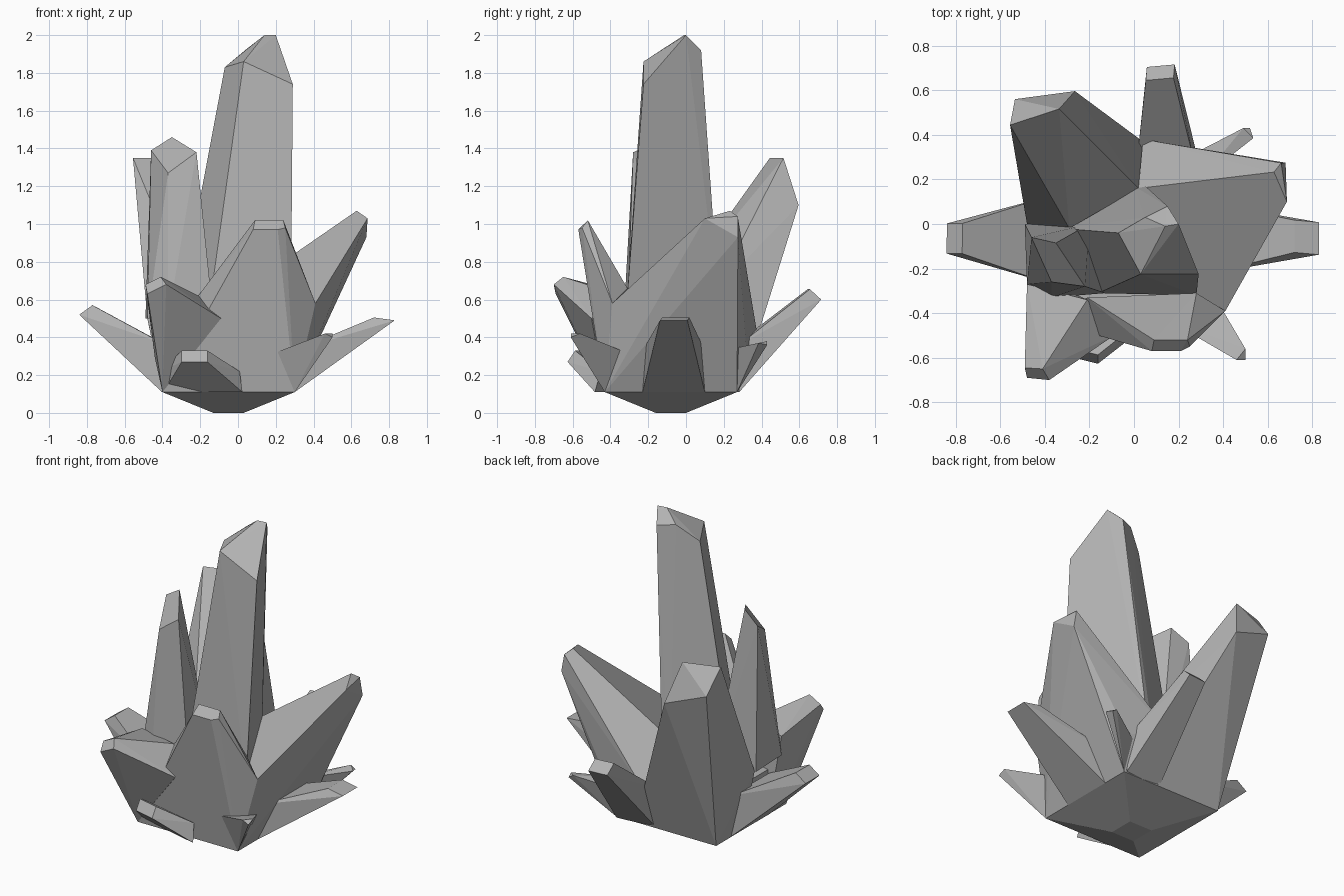
import bpy
import bmesh
from math import cos, sin, tau
from mathutils import Vector

default_cube = bpy.data.objects.get("Cube")
if default_cube:
    bpy.data.objects.remove(default_cube, do_unlink=True)

# One plain grey stone for the whole cluster
stone = bpy.data.materials.new("grey crystal")
stone.use_nodes = True
grey = (0.45, 0.45, 0.45, 1)
stone.diffuse_color = grey
stone.node_tree.nodes["Principled BSDF"].inputs["Base Color"].default_value = grey


def crystal(name, tip, root):
    """Flat faceted crystal: the convex skin around its tip and root corners."""
    bm = bmesh.new()
    for corner in list(tip) + list(root):
        bm.verts.new(corner)
    hull = bmesh.ops.convex_hull(bm, input=bm.verts[:])
    loose = set(hull["geom_interior"]) | set(hull["geom_unused"])
    loose_verts = [item for item in loose if isinstance(item, bmesh.types.BMVert)]
    bmesh.ops.delete(bm, geom=loose_verts, context="VERTS")
    bmesh.ops.dissolve_limit(bm, angle_limit=0.05, verts=bm.verts[:], edges=bm.edges[:])
    bmesh.ops.recalc_face_normals(bm, faces=bm.faces[:])
    mesh = bpy.data.meshes.new(name)
    bm.to_mesh(mesh)
    bm.free()
    mesh.materials.append(stone)
    obj = bpy.data.objects.new(name, mesh)
    bpy.context.collection.objects.link(obj)
    return obj


def spike(name, low, high, width, root_low, root_high, root_width):
    """Small four sided crystal with a slanted chisel tip."""
    low, high, root_low, root_high = map(Vector, (low, high, root_low, root_high))
    heading = low - root_low
    side = heading.cross(Vector((0, 0, 1))).normalized() / 2
    tip = [edge + side * width * way for edge in (low, high) for way in (-1, 1)]
    root = [edge + side * root_width * way for edge in (root_low, root_high) for way in (-1, 1)]
    return crystal(name, tip, root)


def square(half_side, height):
    """Corners of a level square around the middle of the base."""
    turns = [tau * (step + 0.5) / 4 for step in range(4)]
    reach = half_side * 2 ** 0.5
    return [(-.05 + reach * cos(a), -.08 + reach * sin(a), height) for a in turns]


# Square tapered foot, and the solid middle the crystals grow from
crystal("base_foot", square(.08, 0), square(.35, .11))
crystal("inner_core", square(.35, .11), square(.33, .38))

# Shared corners of the foot rim
front_left, front_right = (-.4, -.43, .11), (.3, -.43, .11)
back_left, back_right = (-.4, .27, .11), (.3, .27, .11)

# Tall central crystal
crystal(
    "main_crystal",
    tip=[(-.07, -.04, 1.83), (.03, -.225, 1.86), (.29, -.225, 1.74), (.2, 0, 2),
         (.14, -.01, 2), (.15, .08, 1.92), (.05, .03, 1.93)],
    root=[(-.32, -.02, .5), (-.16, -.31, .5), (.28, -.32, .5), (.04, .18, .5), (0, .17, .5)],
)

# Upright crystal beside it
crystal(
    "upright_crystal",
    tip=[(-.46, -.06, 1.39), (-.35, -.085, 1.46), (-.22, -.28, 1.38), (-.37, -.26, 1.27)],
    root=[(-.49, 0, .5), (-.48, -.27, .5), (-.37, -.33, .5), (-.13, -.31, .5), (-.2, 0, .5)],
)

# Broad crystal leaning to the back
crystal(
    "back_crystal",
    tip=[(-.556, .444, 1.35), (-.336, .516, 1.35), (-.265, .596, 1.1), (-.534, .56, 1.2)],
    root=[back_left, (-.4, 0, .12), (-.48, 0, .5), (-.29, -.02, .7), (.02, .16, .65),
          (.04, .37, .38), (.05, .27, .11)],
)

# Broad crystal leaning to the side
crystal(
    "side_crystal",
    tip=[(.628, .233, 1.07), (.66, .274, 1.04), (.686, .1, 1.03), (.68, .275, .93)],
    root=[front_right, back_right, (.02, .16, .65), (.04, .38, .4), (.41, -.39, .58),
          (.28, -.31, .55), (.32, .32, .33)],
)

# Blunt crystal leaning to the front
crystal(
    "front_crystal",
    tip=[(.09, -.52, 1.02), (.24, -.52, 1.02), (.25, -.55, .98), (.21, -.57, .97), (.08, -.57, .97)],
    root=[front_left, front_right, (-.21, -.33, .62), (-.09, -.5, .5),
          (.41, -.39, .58), (.28, -.31, .66)],
)

# Short crystal on the front corner
crystal(
    "corner_crystal",
    tip=[(-.49, -.645, .68), (-.41, -.65, .72), (-.38, -.7, .68), (-.48, -.69, .63)],
    root=[front_left, (-.48, -.27, .62), (-.21, -.34, .62), (-.09, -.5, .5),
          (-.44, -.41, .29), (-.4, -.25, .12)],
)

# Slivers at two corners of the foot
crystal(
    "front_corner_spike",
    tip=[(.5, -.56, .42), (.46, -.61, .42), (.5, -.61, .4)],
    root=[front_right, (.15, -.43, .3), (.3, -.22, .28)],
)
crystal(
    "rear_corner_spike",
    tip=[(.49, .43, .38), (.52, .43, .36), (.535, .385, .37)],
    root=[back_right, (.18, .27, .28), (.3, .2, .33)],
)

# Small spikes fanning out around the rim
spike("left_spike", (-.84, -.065, .52), (-.77, -.065, .57), .135,
      (-.4, -.07, .11), (-.4, -.07, .37), .38)
spike("right_spike", (.83, -.065, .49), (.72, -.055, .505), .145,
      (.3, -.065, .11), (.3, -.065, .33), .33)
spike("rear_spike", (.12, .71, .6), (.115, .65, .655), .125,
      (.16, .27, .11), (.14, .27, .36), .26)
spike("front_spike", (-.23, -.61, .27), (-.23, -.57, .33), .14,
      (-.185, -.43, .11), (-.2, -.4, .22), .43)
